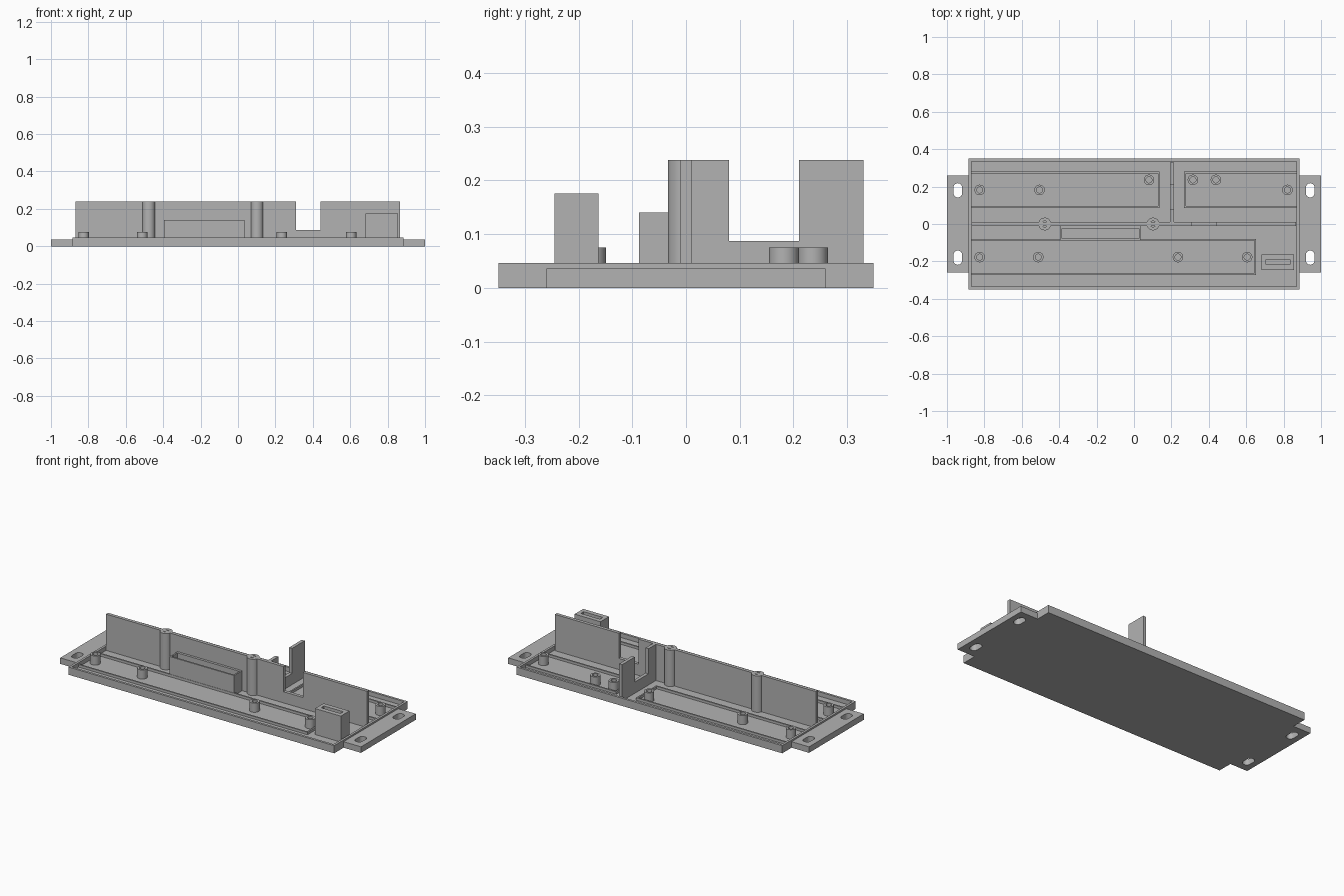
import bpy, bmesh, math
from mathutils import Matrix

cube = bpy.data.objects.get("Cube")
if cube:
    bpy.data.objects.remove(cube, do_unlink=True)

grey = bpy.data.materials.new("plain_grey")
grey.use_nodes = True
grey.diffuse_color = (0.45, 0.45, 0.45, 1)
grey.node_tree.nodes["Principled BSDF"].inputs["Base Color"].default_value = (0.45, 0.45, 0.45, 1)

FLOOR, RIM = 0.02, 0.046


def rect(x0, x1, y0, y1):
    return [(x0, y0), (x1, y0), (x1, y1), (x0, y1)]


def stadium(cx, cy, r, straight=0.0, n=32):
    """Circle, or a slot stretched along y."""
    pts = []
    for i in range(n):
        a = 2 * math.pi * (i + 0.5) / n
        shift = math.copysign(straight / 2, math.sin(a))
        pts.append((cx + r * math.cos(a), cy + r * math.sin(a) + shift))
    return pts


def plate(name, loops, z0, z1, place=None):
    """Extrude an outline (first loop) with holes (other loops) from z0 to z1."""
    cu = bpy.data.curves.new(name, "CURVE")
    cu.dimensions = "2D"
    cu.fill_mode = "BOTH"
    cu.extrude = (z1 - z0) / 2
    for loop in loops:
        sp = cu.splines.new("POLY")
        sp.points.add(len(loop) - 1)
        for p, (x, y) in zip(sp.points, loop):
            p.co = (x, y, 0, 1)
        sp.use_cyclic_u = True
    ob = bpy.data.objects.new(name, cu)
    bpy.context.collection.objects.link(ob)
    bpy.ops.object.select_all(action="DESELECT")
    ob.select_set(True)
    bpy.context.view_layer.objects.active = ob
    bpy.ops.object.convert(target="MESH")
    ob = bpy.context.view_layer.objects.active
    bm = bmesh.new()
    bm.from_mesh(ob.data)
    bmesh.ops.remove_doubles(bm, verts=bm.verts, dist=1e-5)
    bmesh.ops.translate(bm, verts=bm.verts, vec=(0, 0, (z0 + z1) / 2))
    if place:
        bm.transform(place)
    bmesh.ops.recalc_face_normals(bm, faces=bm.faces)
    bm.to_mesh(ob.data)
    bm.free()
    ob.data.materials.clear()
    ob.data.materials.append(grey)
    bpy.ops.object.shade_smooth_by_angle(angle=math.radians(30))
    return ob


# Tray: floor and raised rim
inner = rect(-0.87, 0.87, -0.335, 0.335)
plate("tray_floor", [inner], 0, FLOOR)
plate("tray_rim", [rect(-0.884, 0.884, -0.349, 0.349), inner], 0, RIM)

# Mounting flanges with slotted holes
for side, label in ((1, "left"), (-1, "right")):
    xs = sorted((side * 0.884, side))
    slots = [stadium(side * 0.942, y, 0.023, 0.03) for y in (-0.18, 0.18)]
    plate(label + "_flange", [rect(*xs, -0.26, 0.26)] + slots, 0, 0.036)

# Low U-shaped ribs that locate the boards, open towards the rim
T = 0.009


def board_rib(name, x_open, x_end, y0, y1):
    t = math.copysign(T, x_end - x_open)
    plate(name, [[(x_open, y0), (x_end, y0), (x_end, y1), (x_open, y1),
                  (x_open, y1 - T), (x_end - t, y1 - T),
                  (x_end - t, y0 + T), (x_open, y0 + T)]], FLOOR, 0.035)


board_rib("front_board_rib", -0.87, 0.652, -0.272, -0.08)
board_rib("back_right_board_rib", -0.87, 0.137, 0.086, 0.28)
board_rib("back_left_board_rib", 0.87, 0.268, 0.086, 0.28)

# Tall dividing wall with a cable notch, drawn in xz and stood upright
upright_x = Matrix.Rotation(math.pi / 2, 4, "X")
H, NOTCH = 0.238, 0.087
plate("dividing_wall", [[(-0.87, FLOOR), (0.865, FLOOR), (0.865, H), (0.44, H),
                         (0.44, NOTCH), (0.31, NOTCH), (0.31, H), (-0.87, H)]],
      -0.01, 0.01, upright_x)

# Cross wall with a notch, drawn in yz and stood upright
upright_y = Matrix.Rotation(math.pi / 2, 4, "Z") @ upright_x
plate("cross_wall", [[(0.01, FLOOR), (0.33, FLOOR), (0.33, H), (0.21, H),
                      (0.21, NOTCH), (0.08, NOTCH), (0.08, H), (0.01, H)]],
      0.193, 0.213, upright_y)

# Tall screw posts on the dividing wall
for i, x in enumerate((-0.477, 0.102)):
    ring = stadium(x, 0.0, 0.034)
    plate(f"screw_post_{i}", [ring, stadium(x, 0.0, 0.016)], 0.14, H)
    plate(f"screw_post_base_{i}", [ring], FLOOR, 0.14)

# Short board standoffs
spots = [(x, -0.177) for x in (-0.825, -0.512, 0.235, 0.605)]
spots += [(x, 0.182) for x in (-0.825, -0.505, 0.82)]
spots += [(x, 0.236) for x in (0.08, 0.315, 0.438)]
for i, (x, y) in enumerate(spots):
    plate(f"standoff_{i}", [stadium(x, y, 0.028), stadium(x, y, 0.016)], FLOOR, 0.075)

# Holder against the wall, open at the top
plate("wall_holder", [rect(-0.395, 0.035, -0.087, -0.01),
                      rect(-0.386, 0.026, -0.077, -0.025)], FLOOR, 0.14)

# Slotted block in the front left corner
block = rect(0.683, 0.855, -0.245, -0.163)
plate("slotted_block", [block, rect(0.705, 0.833, -0.217, -0.19)], 0.06, 0.176)
plate("slotted_block_base", [block], FLOOR, 0.06)
